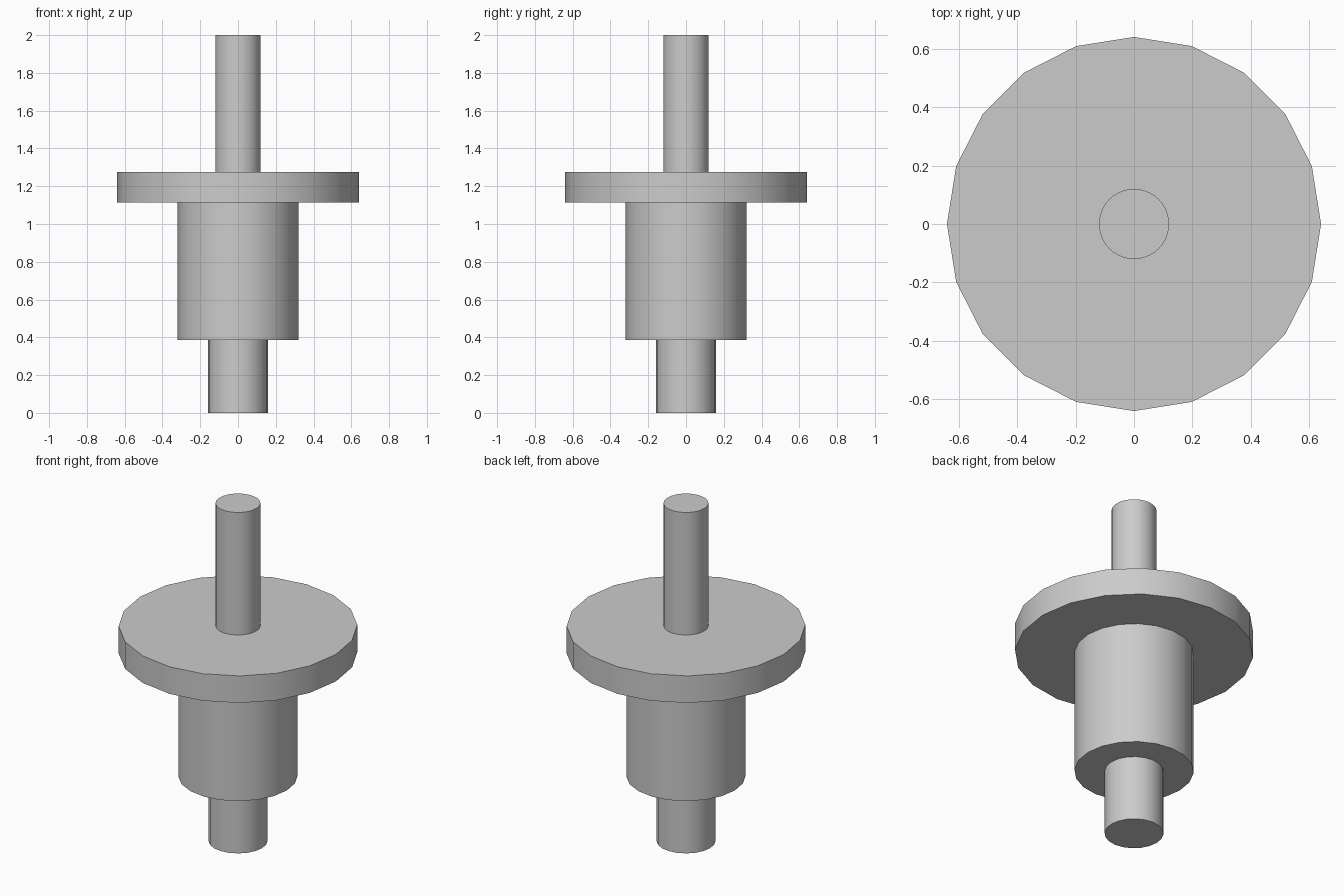
import bpy
import math

cube = bpy.data.objects.get("Cube")
if cube:
    bpy.data.objects.remove(cube, do_unlink=True)

# Single plain grey
grey = bpy.data.materials.new("plain_grey")
grey.use_nodes = True
colour = (0.6, 0.6, 0.6, 1.0)
grey.diffuse_color = colour
grey.node_tree.nodes["Principled BSDF"].inputs["Base Color"].default_value = colour


def cylinder(name, radius, bottom, top, sides):
    """Upright capped cylinder with smooth walls and sharp rims."""
    bpy.ops.mesh.primitive_cylinder_add(
        vertices=sides, radius=radius, depth=top - bottom,
        location=(0, 0, (bottom + top) / 2))
    obj = bpy.context.object
    obj.name = name
    obj.data.materials.append(grey)
    bpy.ops.object.shade_smooth_by_angle(angle=math.radians(30))
    return obj


# Stacked turned parts, from the foot up
cylinder("lower_shaft", 0.158, 0.0, 0.385, 20)
cylinder("barrel", 0.32, 0.385, 1.115, 20)
cylinder("flange_disc", 0.64, 1.115, 1.275, 20)
cylinder("upper_shaft", 0.12, 1.275, 2.0, 40)
